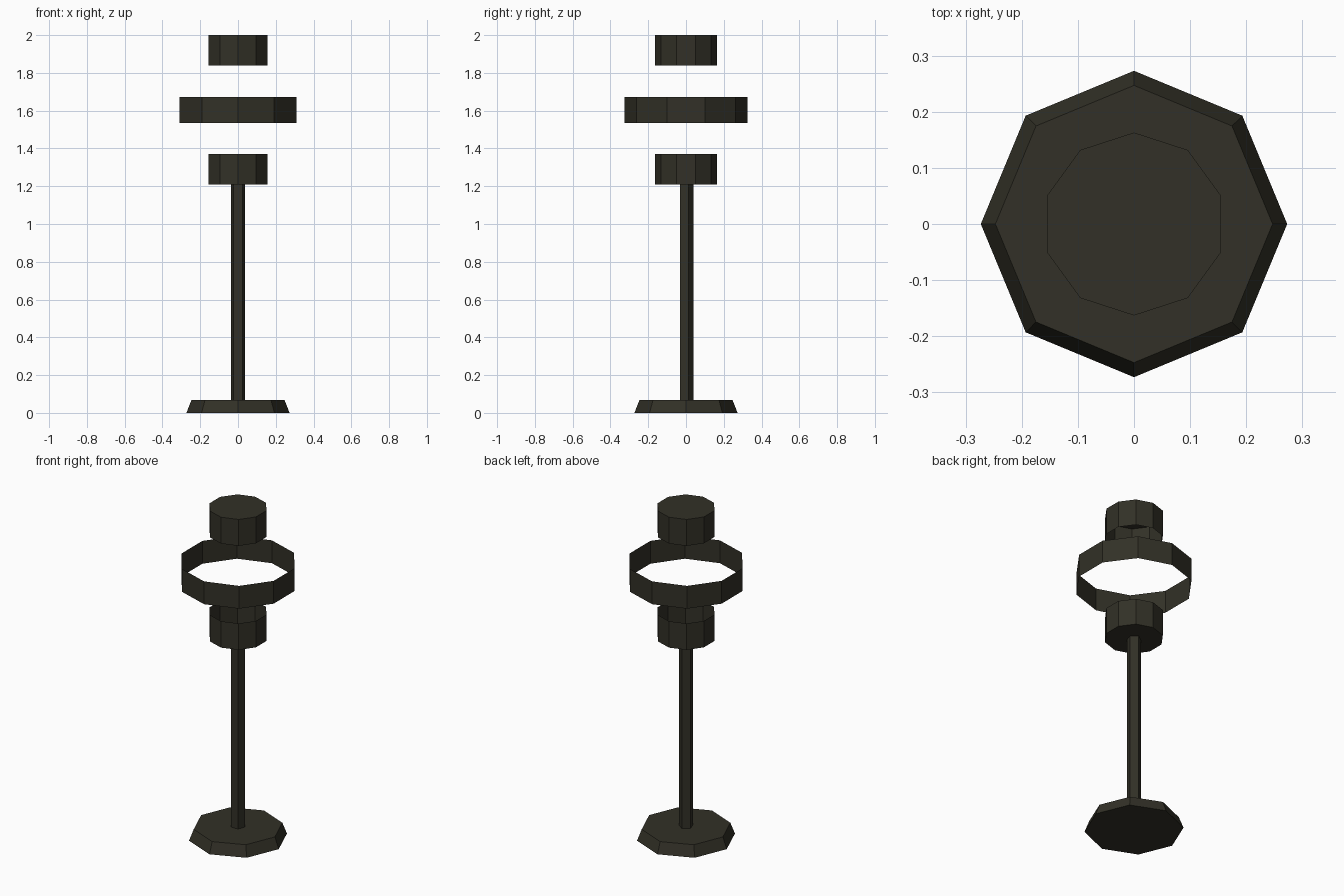
import bpy, bmesh
from math import sin, cos, tau

if "Cube" in bpy.data.objects:
    bpy.data.objects.remove(bpy.data.objects["Cube"])

# One dark olive metal colour
metal = bpy.data.materials.new("dark_olive_metal")
metal.use_nodes = True
colour = (0.032, 0.030, 0.020, 1)
metal.diffuse_color = colour
metal.node_tree.nodes["Principled BSDF"].inputs["Base Color"].default_value = colour


def tube(name, sides, r_bottom, r_top, z_bottom, z_top, cap_bottom=True, cap_top=True):
    """Flat-sided tube with a corner facing the back and optional end caps."""
    bm = bmesh.new()

    def loop(r, z):
        angles = [-tau * i / sides for i in range(sides)]
        return [bm.verts.new((-r * sin(a), r * cos(a), z)) for a in angles]

    low, high = loop(r_bottom, z_bottom), loop(r_top, z_top)
    for i in range(sides):
        j = (i + 1) % sides
        bm.faces.new((low[j], low[i], high[i], high[j]))
    if cap_bottom:
        bm.faces.new(low)
    if cap_top:
        bm.faces.new(high[::-1])
    mesh = bpy.data.meshes.new(name)
    bm.to_mesh(mesh)
    bm.free()
    mesh.materials.append(metal)
    obj = bpy.data.objects.new(name, mesh)
    bpy.context.collection.objects.link(obj)
    return obj


# Stand: tapered foot and slim pole
tube("foot", 8, 0.273, 0.247, 0, 0.067)
tube("pole", 5, 0.04, 0.04, 0.067, 1.21, cap_top=False, cap_bottom=False)

# Head: open cup, floating thin band, and a cap open underneath
tube("lower_cup", 10, 0.163, 0.163, 1.21, 1.37, cap_top=False)
tube("floating_band", 10, 0.325, 0.325, 1.535, 1.673, cap_bottom=False, cap_top=False)
tube("upper_cap", 10, 0.163, 0.163, 1.84, 2.0, cap_bottom=False)
